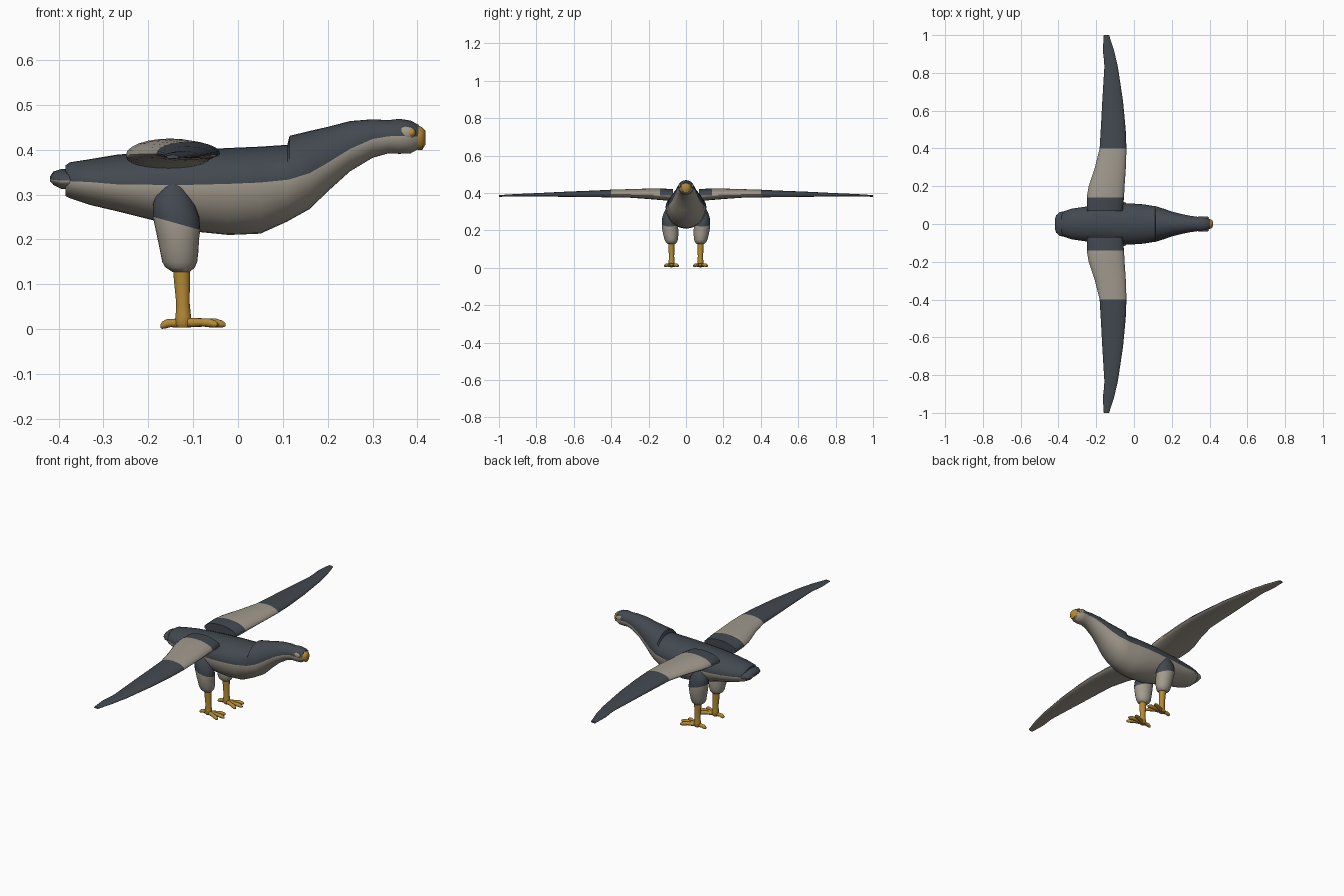
import bpy, bmesh
from math import sin, cos, pi
from mathutils import Vector

cube = bpy.data.objects.get("Cube")
if cube:
    bpy.data.objects.remove(cube, do_unlink=True)


def material(name, rgb):
    mat = bpy.data.materials.new(name)
    mat.use_nodes = True
    mat.diffuse_color = (*rgb, 1)
    mat.node_tree.nodes["Principled BSDF"].inputs["Base Color"].default_value = (*rgb, 1)
    return mat


SLATE = material("slate feathers", (.055, .066, .08))
CREAM = material("cream feathers", (.36, .325, .27))
YELLOW = material("yellow skin", (.46, .25, .035))


def finish(name, bm, mats, mirror):
    """Turn a bmesh into a smooth object, optionally mirrored left to right."""
    bmesh.ops.recalc_face_normals(bm, faces=bm.faces)
    mesh = bpy.data.meshes.new(name)
    bm.to_mesh(mesh)
    bm.free()
    for mat in mats:
        mesh.materials.append(mat)
    obj = bpy.data.objects.new(name, mesh)
    bpy.context.collection.objects.link(obj)
    bpy.ops.object.select_all(action='DESELECT')
    obj.select_set(True)
    bpy.context.view_layer.objects.active = obj
    bpy.ops.object.shade_smooth_by_angle(angle=pi / 4)
    if mirror:
        mod = obj.modifiers.new("mirror", 'MIRROR')
        mod.use_axis = (False, True, False)
    return obj


def loft(name, rings, mats, rule=lambda ring, side: 0, mirror=False):
    """Skin closed rings of points and cap both ends."""
    bm = bmesh.new()
    rows = [[bm.verts.new(p) for p in ring] for ring in rings]
    count = len(rows[0])
    for i in range(len(rows) - 1):
        for j in range(count):
            k = (j + 1) % count
            face = bm.faces.new((rows[i][j], rows[i][k], rows[i + 1][k], rows[i + 1][j]))
            face.material_index = rule(i, j)
    for i in (0, len(rows) - 1):
        face = bm.faces.new(rows[i])
        face.material_index = rule(min(i, len(rows) - 2), 0)
    return finish(name, bm, mats, mirror)


def seam_ring(x, bottom, seam, top, width, sides=32):
    """Cross-section whose widest line is the colour seam."""
    ring = []
    for j in range(sides):
        t = 2 * pi * j / sides
        height = top - seam if j <= sides / 2 else seam - bottom
        ring.append(Vector((x, width * cos(t), seam + height * sin(t))))
    return ring


def upper_dark(ring, side):
    return 0 if side < 16 else 1


def ellipsoid(name, centre, radii, mat, mirror=False):
    bm = bmesh.new()
    bmesh.ops.create_uvsphere(bm, u_segments=20, v_segments=12, radius=1)
    for v in bm.verts:
        v.co = Vector(centre) + Vector([a * b for a, b in zip(v.co, radii)])
    return finish(name, bm, [mat], mirror)


# Body from rump to face: x, belly, seam, back, half width
body = [
    (-.385, .297, .33, .365, .05), (-.375, .292, .33, .372, .066),
    (-.33, .277, .328, .379, .081), (-.27, .263, .323, .389, .09),
    (-.19, .243, .322, .396, .1), (-.1, .218, .322, .4, .107),
    (-.02, .21, .324, .404, .109), (.05, .213, .327, .407, .104),
    (.11, .24, .333, .411, .094), (.115, .243, .334, .431, .094),
    (.16, .268, .348, .442, .08), (.2, .307, .371, .451, .066),
    (.25, .352, .402, .464, .053), (.3, .382, .424, .468, .043),
    (.335, .392, .43, .466, .038), (.36, .391, .431, .469, .041),
    (.385, .392, .43, .465, .037), (.402, .402, .43, .456, .025),
]
loft("body", [seam_ring(*row) for row in body], [SLATE, CREAM], upper_dark)

# Rounded tail lobe
tail = [(-.419, .33, .335, .341, .025), (-.412, .322, .333, .351, .046),
        (-.395, .313, .331, .357, .062), (-.375, .311, .331, .357, .067),
        (-.355, .315, .331, .351, .058), (-.335, .325, .331, .34, .03)]
loft("tail", [seam_ring(*row) for row in tail], [SLATE, CREAM], upper_dark)

# Short beak
beak = [(.38, .404, .43, .448, .024), (.4, .4, .43, .455, .026),
        (.411, .4, .428, .45, .022), (.418, .412, .43, .442, .012)]
loft("beak", [seam_ring(*row) for row in beak], [YELLOW])

# Eye patches
ellipsoid("eye_patches", (.376, .033, .438), (.02, .007, .014), CREAM, True)
ellipsoid("eyes", (.386, .034, .438), (.009, .007, .009), YELLOW, True)

# Wings: span position, trailing x, leading x, mid height, rise, drop
wing = [
    (.07, -.25, -.06, .385, .036, .028), (.14, -.25, -.053, .388, .037, .025),
    (.2, -.24, -.05, .389, .035, .021), (.3, -.207, -.043, .391, .03, .016),
    (.4, -.182, -.04, .391, .027, .014), (.5, -.176, -.044, .39, .023, .012),
    (.65, -.168, -.058, .389, .018, .009), (.83, -.157, -.085, .387, .011, .006),
    (.86, -.158, -.092, .387, .01, .006), (.92, -.165, -.106, .386, .008, .005),
    (1, -.16, -.132, .384, .005, .004),
]


def wing_ring(y, back, front, mid, rise, drop, sides=24):
    ring = []
    for j in range(sides):
        t = 2 * pi * j / sides
        height = rise if j <= sides / 2 else drop
        x = (back + front) / 2 + (front - back) / 2 * cos(t)
        ring.append(Vector((x, y, mid + height * sin(t))))
    return ring


def wing_colour(ring, side):
    """Cream underside and a cream band across the top."""
    band = .14 <= wing[ring][0] < .4
    return 1 if side >= 12 or band else 0


loft("wings", [wing_ring(*row) for row in wing], [SLATE, CREAM], wing_colour, True)


def leg_ring(z, x, y, rx, ry, slope=0, sides=24):
    angles = [2 * pi * j / sides for j in range(sides)]
    return [Vector((x + rx * cos(t), y + ry * sin(t), z - slope * rx * cos(t)))
            for t in angles]


# Feathered thighs: dark above the slanted fifth ring
thigh = [
    (.335, -.143, .075, .02, .018), (.315, -.143, .085, .028, .024),
    (.285, -.14, .088, .045, .034, .2), (.262, -.138, .088, .052, .04, .28),
    (.236, -.137, .087, .053, .042, .28), (.205, -.134, .084, .047, .043, .1),
    (.175, -.131, .081, .043, .04), (.15, -.13, .079, .039, .035),
    (.138, -.129, .078, .033, .03), (.128, -.127, .078, .02, .02),
]
loft("thighs", [leg_ring(*row) for row in thigh], [SLATE, CREAM],
     lambda ring, side: 0 if ring < 4 else 1, True)

# Bare shanks
shank = [(.14, -.126, .078, .019, .017), (.11, -.125, .078, .018, .016),
         (.06, -.123, .077, .015, .014), (.03, -.122, .077, .017, .016),
         (.012, -.122, .077, .02, .018), (.004, -.122, .077, .014, .013)]
loft("shanks", [leg_ring(*row) for row in shank], [YELLOW], mirror=True)


def toe(name, tip):
    """Tapered toe with a knuckle and a drooping claw end."""
    start, end = Vector((-.122, .077, .015)), Vector(tip)
    side = (end - start).cross(Vector((0, 0, 1))).normalized()
    rings = []
    for f, lift, r in ((0, 0, .011), (.3, .001, .01), (.55, .003, .009),
                       (.75, .003, .01), (.92, .001, .008), (1, 0, .004)):
        centre = start.lerp(end, f) + Vector((0, 0, lift))
        rings.append([centre + side * r * cos(a) + Vector((0, 0, r * sin(a)))
                      for a in (2 * pi * j / 12 for j in range(12))])
    loft(name, rings, [YELLOW], mirror=True)


toe("middle_toes", (-.028, .077, .01))
toe("inner_toes", (-.045, .042, .01))
toe("outer_toes", (-.045, .113, .01))
toe("hind_toes", (-.173, .077, .007))
